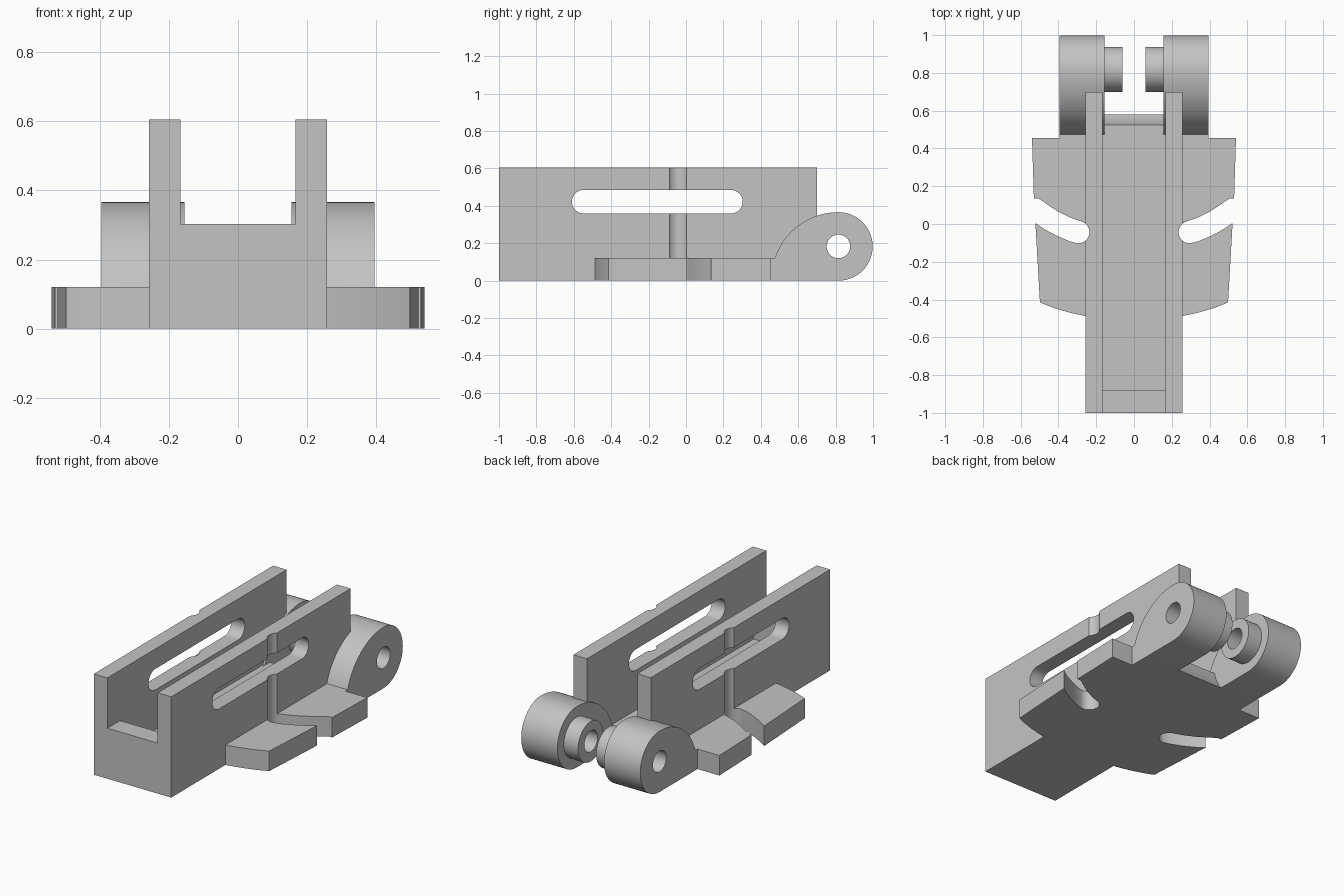
import bpy
import bmesh
from math import sin, cos, radians, sqrt
from mathutils import Vector

if "Cube" in bpy.data.objects:
    bpy.data.objects.remove(bpy.data.objects["Cube"], do_unlink=True)

grey = bpy.data.materials.new("plain grey")
grey.use_nodes = True
COLOUR = (0.55, 0.55, 0.55, 1)
grey.diffuse_color = COLOUR
grey.node_tree.nodes["Principled BSDF"].inputs["Base Color"].default_value = COLOUR


def arc(cx, cy, r, start, end, steps=24):
    angles = [radians(start + (end - start) * i / steps) for i in range(steps + 1)]
    return [(cx + r * cos(a), cy + r * sin(a)) for a in angles]


def prism(name, points, axis, low, high):
    """Extrude a closed outline: (y, z) along x, or (x, y) along z."""
    bm = bmesh.new()
    place = (lambda p: (low, p[0], p[1])) if axis == "x" else (lambda p: (p[0], p[1], low))
    face = bm.faces.new([bm.verts.new(place(p)) for p in points])
    shift = Vector((high - low, 0, 0)) if axis == "x" else Vector((0, 0, high - low))
    grown = bmesh.ops.extrude_face_region(bm, geom=[face])
    bmesh.ops.translate(bm, vec=shift,
                        verts=[v for v in grown["geom"] if isinstance(v, bmesh.types.BMVert)])
    bmesh.ops.recalc_face_normals(bm, faces=bm.faces)
    mesh = bpy.data.meshes.new(name)
    bm.to_mesh(mesh)
    bm.free()
    mesh.materials.append(grey)
    obj = bpy.data.objects.new(name, mesh)
    bpy.context.collection.objects.link(obj)
    return obj


def finish(obj, cutters=(), mirror=True):
    """Cut, mirror to the other side, and smooth the round faces."""
    bpy.ops.object.select_all(action="DESELECT")
    obj.select_set(True)
    bpy.context.view_layer.objects.active = obj
    for cutter in cutters:
        mod = obj.modifiers.new("cut", "BOOLEAN")
        mod.operation = "DIFFERENCE"
        mod.solver = "EXACT"
        mod.object = cutter
        bpy.ops.object.modifier_apply(modifier=mod.name)
    if mirror:
        mod = obj.modifiers.new("mirror", "MIRROR")
        mod.use_mirror_merge = False
        bpy.ops.object.modifier_apply(modifier=mod.name)
    bpy.ops.object.shade_smooth_by_angle(angle=radians(30))


WALL_IN, WALL_OUT, BASE = 0.167, 0.257, 0.12
EAR_IN, EAR_OUT = 0.155, 0.395
PY, PZ = 0.815, 0.183  # pivot centre

# Cutters: long slot, side notch with its wall groove, pivot hole
slot = prism("slot_cutter", arc(0.24, 0.422, 0.063, -90, 90) + arc(-0.547, 0.422, 0.063, 90, 270),
             "x", 0.1, 0.3)
notch = prism("notch_cutter",
              [(0.6, 0.135), (0.505, 0.135), (0.45, 0.097), (0.4, 0.065), (0.34, 0.035)]
              + arc(0.295, -0.043, 0.0587, 110, 275)
              + [(0.34, -0.092), (0.41, -0.062), (0.47, -0.03), (0.522, 0.005), (0.6, 0.06)],
              "z", -0.1, 0.7)
hole = prism("hole_cutter", arc(PY, PZ, 0.063, 0, 352.5, 47), "x", 0.0, 0.5)
cutters = (slot, notch, hole)

# Channel side walls
wall = prism("side_walls", [(-1, 0), (0.7, 0), (0.7, 0.605), (-1, 0.605)], "x", WALL_IN, WALL_OUT)
finish(wall, (slot, notch))

# Channel floor, its back end hollowed around the pivot, with a raised front sill
R = 0.298
hollow = [(PY - sqrt(R * R - (PZ - z) ** 2), z) for z in (BASE * i / 10 for i in range(11))]
floor = prism("channel_floor", [(-1, 0)] + hollow + [(-0.88, BASE), (-0.88, 0.303), (-1, 0.303)],
              "x", -WALL_IN, WALL_IN)
finish(floor, mirror=False)

# Side flanges
flange = prism("side_flanges",
               [(WALL_OUT, -0.487), (0.32, -0.474), (0.38, -0.458), (0.44, -0.439), (0.498, -0.415),
                (0.522, 0.005), (0.53, 0.135), (0.54, 0.455), (WALL_OUT, 0.455)], "z", 0, BASE)
finish(flange, (notch,))

# Hinge ears
sweep = arc(PY, 0.008, 0.358, 90, 161.7)
ear = prism("hinge_ears",
            arc(PY, PZ, PZ, -90, 90, 48) + sweep[1:] + [(0.455, BASE), (0.455, 0)],
            "x", EAR_IN, EAR_OUT)
finish(ear, (hole,))

# Inner bosses on the ears
boss = prism("hinge_bosses", arc(PY + 0.003, PZ, 0.12, 0, 352.5, 47), "x", 0.06, EAR_IN)
finish(boss, (hole,))

for cutter in cutters:
    bpy.data.objects.remove(cutter, do_unlink=True)
